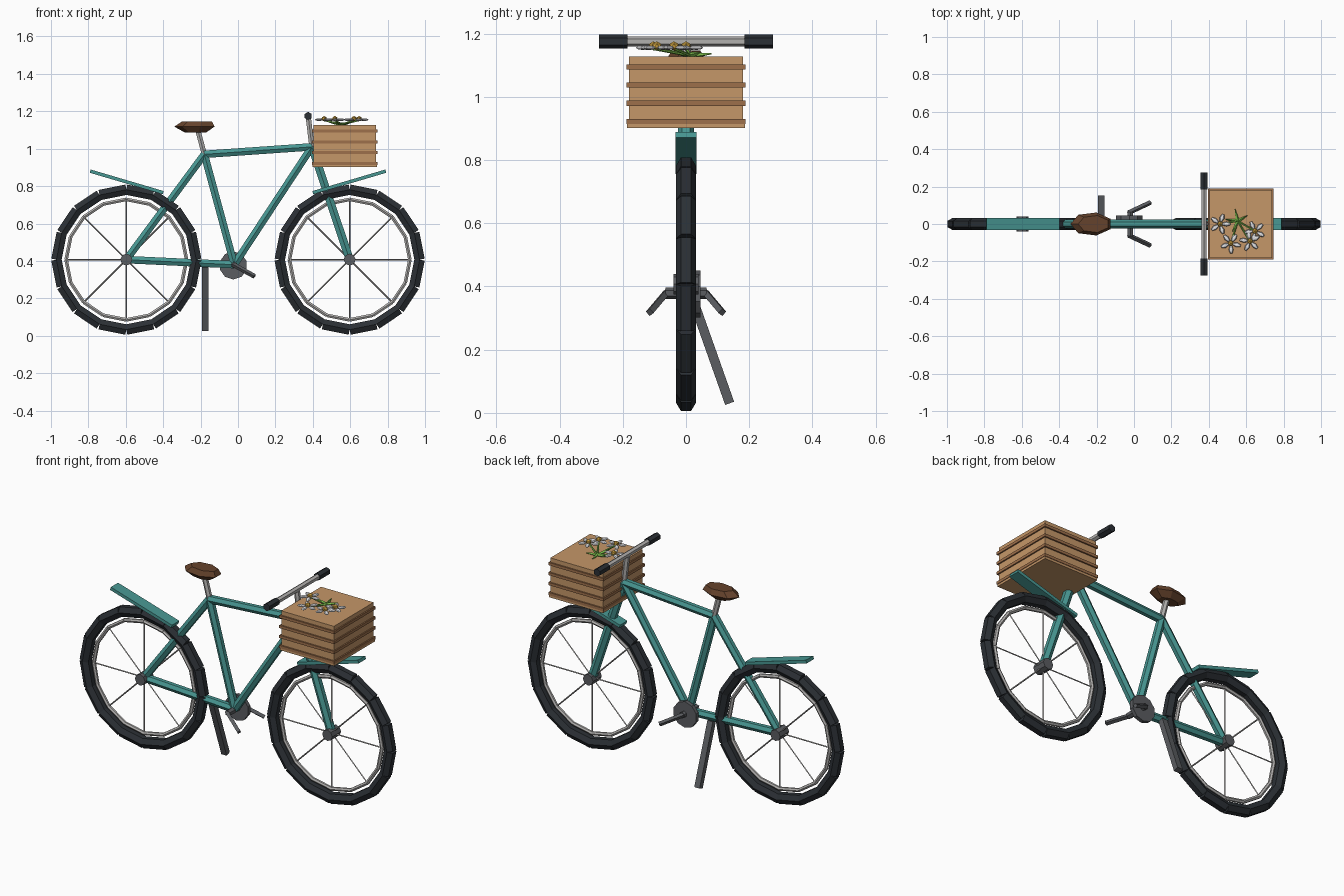
import bpy, bmesh, math
from mathutils import Vector, Matrix

if "Cube" in bpy.data.objects:
    bpy.data.objects.remove(bpy.data.objects["Cube"])


def mat(name, r, g, b):
    m = bpy.data.materials.new(name)
    m.diffuse_color = (r, g, b, 1)
    m.use_nodes = True
    m.node_tree.nodes["Principled BSDF"].inputs["Base Color"].default_value = m.diffuse_color
    return m


TEAL = mat("teal_paint", 0.065, 0.31, 0.29)
RUBBER = mat("black_rubber", 0.024, 0.029, 0.035)
STEEL = mat("dark_steel", 0.105, 0.11, 0.12)
CHROME = mat("light_chrome", 0.45, 0.44, 0.43)
TAN = mat("tan_wood", 0.56, 0.31, 0.14)
SLAT = mat("brown_wood", 0.34, 0.16, 0.07)
LEATHER = mat("brown_leather", 0.13, 0.055, 0.025)
PETAL = mat("white_petal", 0.76, 0.76, 0.78)
YELLOW = mat("yellow_pollen", 0.72, 0.42, 0.06)
GREEN = mat("leaf_green", 0.2, 0.5, 0.07)


def finish(bm, name, material):
    bmesh.ops.recalc_face_normals(bm, faces=bm.faces)
    me = bpy.data.meshes.new(name)
    bm.to_mesh(me)
    bm.free()
    me.materials.append(material)
    ob = bpy.data.objects.new(name, me)
    bpy.context.collection.objects.link(ob)
    return ob


def add_tube(bm, p, q, r, sides=6, r2=None, ref=(0, 1, 0)):
    """Straight prism from p to q with a corner pointing along ref."""
    p, q = Vector(p), Vector(q)
    d = (q - p).normalized()
    u = Vector(ref)
    if abs(u.dot(d)) > 0.99:
        u = Vector((0, 0, 1))
    u = (u - d * u.dot(d)).normalized()
    v = d.cross(u)
    rings = []
    for c, rad in ((p, r), (q, r if r2 is None else r2)):
        rings.append([bm.verts.new(c + rad * (u * math.cos(a) + v * math.sin(a)))
                      for a in (2 * math.pi * i / sides for i in range(sides))])
    a, b = rings
    for i in range(sides):
        j = (i + 1) % sides
        bm.faces.new((a[i], a[j], b[j], b[i]))
    bm.faces.new(a[::-1])
    bm.faces.new(b)


def tubes(name, material, segments, r, sides=6, r2=None):
    bm = bmesh.new()
    for p, q in segments:
        add_tube(bm, p, q, r, sides, r2)
    return finish(bm, name, material)


def box(name, material, centre, size, rot_axis='Y', angle=0):
    bm = bmesh.new()
    m = (Matrix.Translation(centre) @ Matrix.Rotation(angle, 4, rot_axis)
         @ Matrix.Diagonal((*size, 1)))
    bmesh.ops.create_cube(bm, size=1, matrix=m)
    return finish(bm, name, material)


# Wheels: straight hexagonal tyre blocks, rim, spokes and hub
WX, WZ = 0.597, 0.407


def on_wheel(cx, r, k, n):
    a = 2 * math.pi * k / n
    return (cx + r * math.cos(a), 0, WZ + r * math.sin(a))


for side, cx in (("rear", -WX), ("front", WX)):
    def ring(r):
        return [(on_wheel(cx, r, k, 16), on_wheel(cx, r, k + 1, 16)) for k in range(16)]
    tubes(side + "_tyre", RUBBER, ring(0.374), 0.032)
    tubes(side + "_rim", CHROME, ring(0.322), 0.011)
    tubes(side + "_spokes", CHROME,
          [((cx, 0, WZ), on_wheel(cx, 0.318, k, 8)) for k in range(8)], 0.004, 4)
    tubes(side + "_hub", STEEL, [((cx, -0.04, WZ), (cx, 0.04, WZ))], 0.032, 8)

# Frame tubes and fork
REAR, BB = (-WX, 0, WZ), (-0.02, 0, 0.38)
SEAT, HEAD = (-0.18, 0, 0.97), (0.395, 0, 1.01)
tubes("frame", TEAL, [(BB, SEAT), (SEAT, HEAD), (BB, HEAD), (REAR, SEAT), (REAR, BB)], 0.023)
tubes("fork", TEAL, [(HEAD, (WX, 0, WZ))], 0.025)

# Mudguard plates
for name, x0, z0, x1, z1 in (("rear_mudguard", -0.79, 0.88, -0.40, 0.765),
                             ("front_mudguard", 0.40, 0.765, 0.79, 0.88)):
    box(name, TEAL, ((x0 + x1) / 2, 0, (z0 + z1) / 2),
        (math.hypot(x1 - x0, z1 - z0), 0.066, 0.018), 'Y', -math.atan2(z1 - z0, x1 - x0))

# Seat post and seven-sided saddle
tubes("seat_post", CHROME, [(SEAT, (-0.215, 0, 1.10))], 0.016)
bm = bmesh.new()
levels = []
for cx, k, z in ((-0.225, 0.55, 1.088), (-0.227, 1.0, 1.118), (-0.215, 0.74, 1.146)):
    levels.append([bm.verts.new((cx + 0.113 * k * math.cos(a), 0.063 * k * math.sin(a), z))
                   for a in (math.pi + 2 * math.pi * i / 7 for i in range(7))])
for lo, hi in zip(levels, levels[1:]):
    for i in range(7):
        j = (i + 1) % 7
        bm.faces.new((lo[i], lo[j], hi[j], hi[i]))
bm.faces.new(levels[0])
bm.faces.new(levels[-1])
finish(bm, "saddle", LEATHER)

# Handlebar, stem and grips
BX, BZ = 0.375, 1.175
tubes("stem", CHROME, [(HEAD, (BX, 0, BZ))], 0.016)
tubes("handlebar", CHROME, [((BX, -0.25, BZ), (BX, 0.25, BZ))], 0.016)
tubes("grips", RUBBER, [((BX, s * 0.185, BZ), (BX, s * 0.275, BZ)) for s in (-1, 1)], 0.022)

# Drive: chainring, axle, cranks and kickstand
tubes("chainring", STEEL, [((-0.025, 0.024, 0.376), (-0.025, 0.046, 0.376))], 0.075, 10)
tubes("crank_axle", STEEL, [((-0.02, -0.065, 0.378), (-0.02, 0.065, 0.378))], 0.018, 6)
tubes("cranks", STEEL, [((-0.03, s * 0.06, 0.383), (0.088, s * 0.115, 0.318))
                        for s in (-1, 1)], 0.013, 4)
box("kickstand", STEEL, (-0.176, 0.078, 0.2), (0.034, 0.03, 0.36), 'X', math.radians(19.5))

# Wooden basket with protruding slats
CX = 0.57
box("basket", TAN, (CX, 0, 1.015), (0.335, 0.362, 0.224))
box("basket_base", TAN, (CX, 0, 0.908), (0.344, 0.372, 0.014))
for i in range(4):
    box("basket_slat_%d" % i, SLAT, (CX, 0, 0.922 + 0.0575 * i), (0.35, 0.378, 0.016))

# Flowers: five flat petals around a yellow centre
BLOOMS = [(0.46, 0.0), (0.517, -0.103), (0.647, -0.038), (0.62, -0.092)]
petals, centres = bmesh.new(), bmesh.new()
for n, (x, y) in enumerate(BLOOMS):
    for k in range(5):
        m = (Matrix.Translation((x, y, 1.155)) @ Matrix.Rotation(2 * math.pi * k / 5 + n, 4, 'Z')
             @ Matrix.Translation((0.034, 0, 0)) @ Matrix.Diagonal((0.024, 0.013, 0.007, 1)))
        bmesh.ops.create_uvsphere(petals, u_segments=6, v_segments=4, radius=1, matrix=m)
    m = Matrix.Translation((x, y, 1.161)) @ Matrix.Diagonal((1, 1, 0.9, 1))
    bmesh.ops.create_icosphere(centres, subdivisions=1, radius=0.016, matrix=m)
finish(petals, "flower_petals", PETAL)
finish(centres, "flower_centres", YELLOW)

# Stems and pointed leaves
ROOT = (0.555, 0.015, 1.13)
tubes("flower_stems", GREEN, [(ROOT, (x, y, 1.152)) for x, y in BLOOMS], 0.005, 5)
tubes("leaves", GREEN, [(ROOT, e) for e in ((0.49, 0.025, 1.14), (0.54, 0.08, 1.136),
                                            (0.605, 0.045, 1.14), (0.525, -0.04, 1.14))],
      0.011, 4, 0.002)
